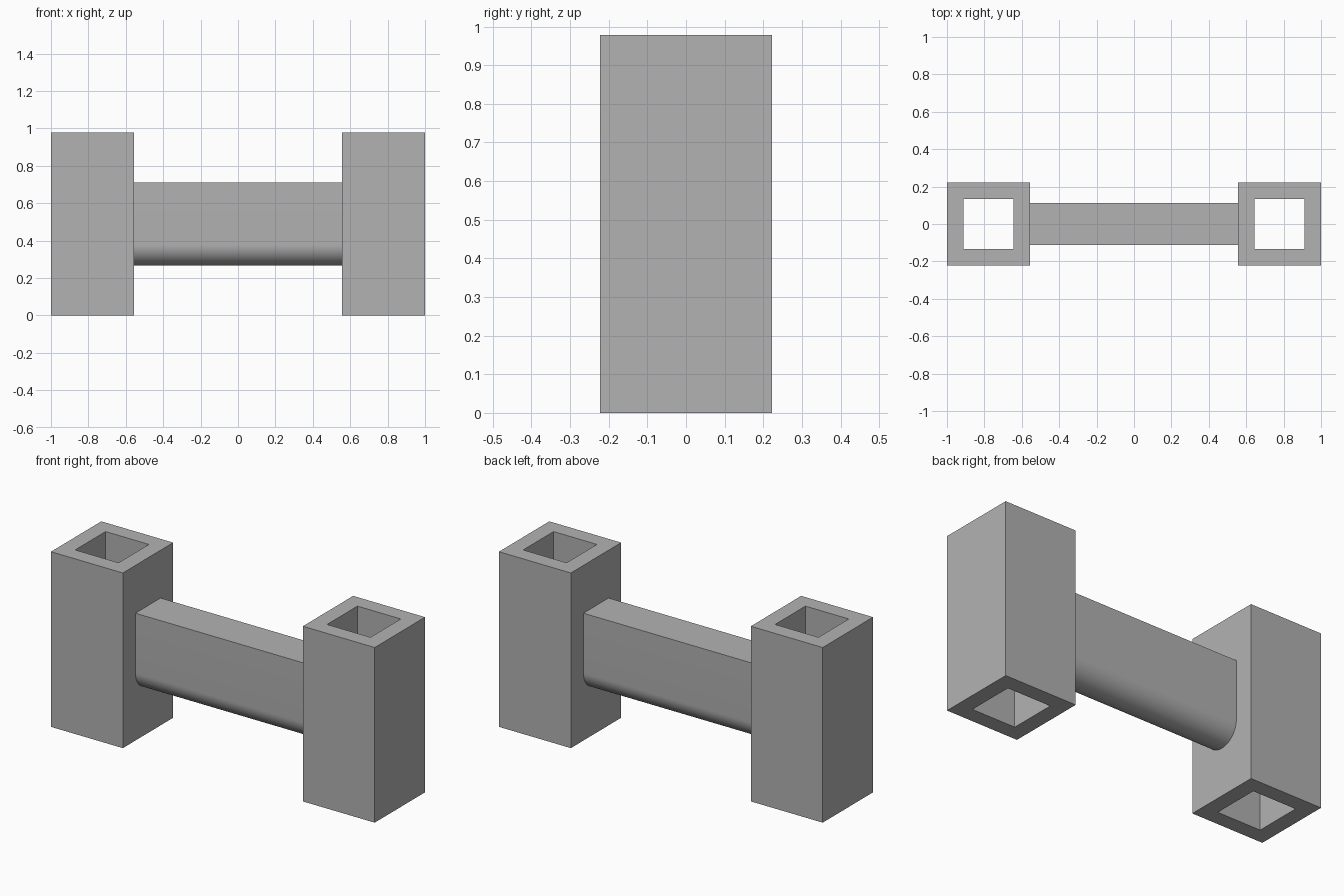
import bpy
import bmesh
from math import cos, sin, pi, radians

cube = bpy.data.objects.get("Cube")
if cube:
    bpy.data.objects.remove(cube, do_unlink=True)

HEIGHT = 0.978       # post height
POST = 0.222         # half width of a post
HOLE = 0.134         # half width of the square hole
POST_X = 1 - POST    # post centre
BAR = 0.111          # half thickness of the bar, and its lower radius
BAR_LOW, BAR_TOP = 0.267, 0.711

grey = bpy.data.materials.new("plain grey")
grey.use_nodes = True
colour = (0.448, 0.448, 0.448, 1)
grey.diffuse_color = colour
grey.node_tree.nodes["Principled BSDF"].inputs["Base Color"].default_value = colour


def finish(bm, name):
    bmesh.ops.recalc_face_normals(bm, faces=bm.faces)
    mesh = bpy.data.meshes.new(name)
    bm.to_mesh(mesh)
    bm.free()
    mesh.materials.append(grey)
    obj = bpy.data.objects.new(name, mesh)
    bpy.context.collection.objects.link(obj)
    return obj


def square_tube(name, x):
    """Upright square post with a square hole right through it."""
    bm = bmesh.new()
    corners = [(-1, -1), (1, -1), (1, 1), (-1, 1)]
    rings = [[bm.verts.new((x + r * a, r * b, z)) for a, b in corners]
             for r, z in ((POST, 0), (POST, HEIGHT), (HOLE, HEIGHT), (HOLE, 0))]
    for k, ring in enumerate(rings):
        after = rings[(k + 1) % len(rings)]
        for i in range(4):
            j = (i + 1) % 4
            bm.faces.new((ring[i], ring[j], after[j], after[i]))
    return finish(bm, name)


# Posts
square_tube("left_post", POST_X)
square_tube("right_post", -POST_X)

# Crossbar: flat top, half-round underside, ends set into the post walls
STEPS = 32
END = 1 - 2 * POST + 0.01
profile = [(BAR, BAR_TOP), (-BAR, BAR_TOP)]
for i in range(STEPS + 1):
    a = pi + pi * i / STEPS
    profile.append((BAR * cos(a), BAR_LOW + BAR + BAR * sin(a)))
bm = bmesh.new()
face = bm.faces.new([bm.verts.new((-END, y, z)) for y, z in profile])
new = bmesh.ops.extrude_face_region(bm, geom=[face], use_keep_orig=True)["geom"]
bmesh.ops.translate(bm, vec=(2 * END, 0, 0),
                    verts=[g for g in new if isinstance(g, bmesh.types.BMVert)])
bar = finish(bm, "crossbar")
bpy.ops.object.select_all(action="DESELECT")
bar.select_set(True)
bpy.context.view_layer.objects.active = bar
bpy.ops.object.shade_smooth_by_angle(angle=radians(30))
